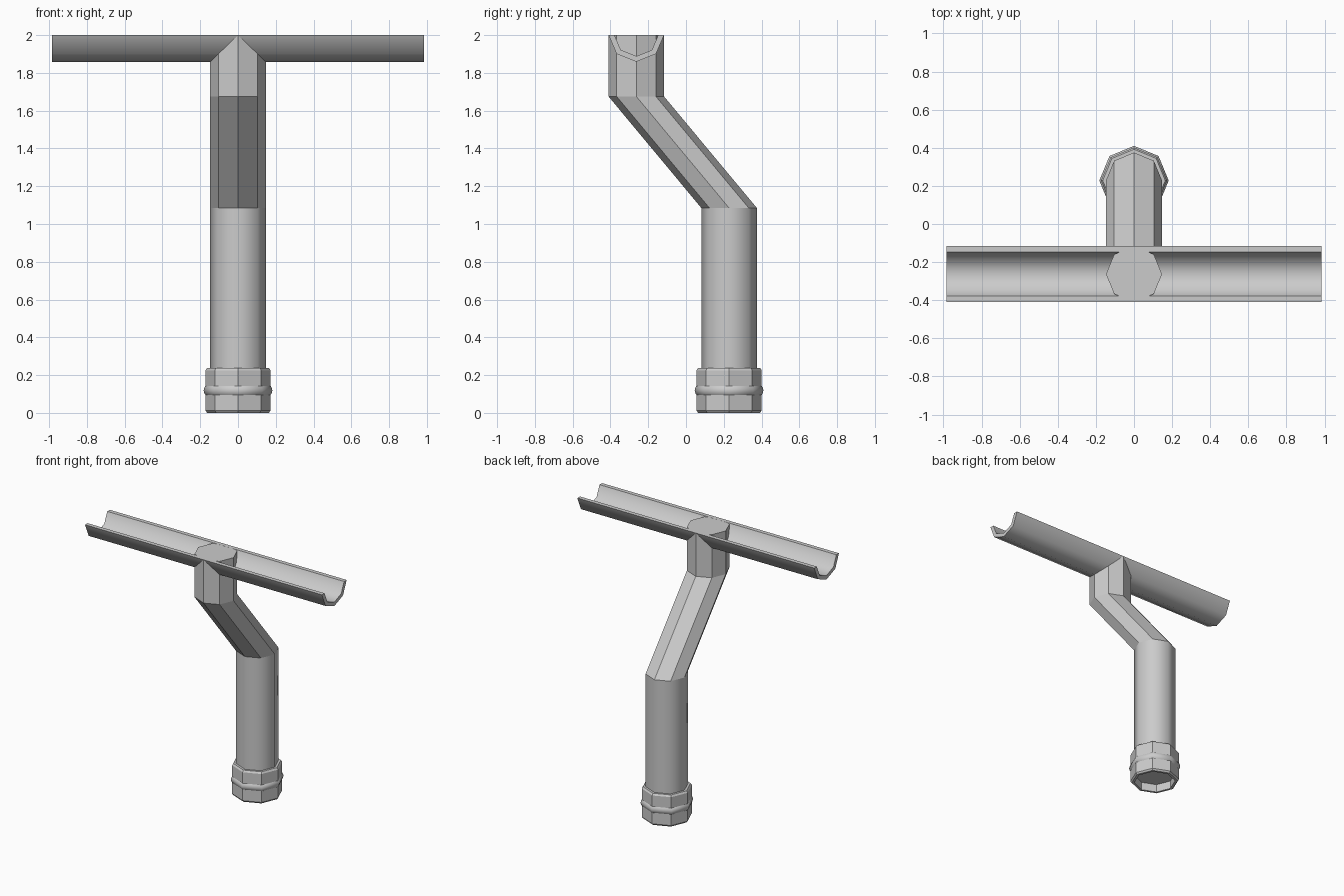
import bpy, bmesh
from math import cos, sin, pi, radians

if "Cube" in bpy.data.objects:
    bpy.data.objects.remove(bpy.data.objects["Cube"])

LOW_Y, TOP_Y, R = 0.228, -0.263, 0.147


def finish(name, bm, smooth):
    bmesh.ops.recalc_face_normals(bm, faces=bm.faces)
    mesh = bpy.data.meshes.new(name)
    bm.to_mesh(mesh)
    bm.free()
    ob = bpy.data.objects.new(name, mesh)
    bpy.context.collection.objects.link(ob)
    if smooth:
        bpy.ops.object.select_all(action='DESELECT')
        ob.select_set(True)
        bpy.context.view_layer.objects.active = ob
        bpy.ops.object.shade_smooth_by_angle(angle=radians(50))
    return ob


def loft(name, rings, start=False, end=False, closed=False, smooth=False):
    """Skin horizontal octagons given as (radius, y, z)."""
    bm = bmesh.new()
    loops = [[bm.verts.new((r * cos(i * pi / 4), y + r * sin(i * pi / 4), z))
              for i in range(8)] for r, y, z in rings]
    pairs = list(zip(loops, loops[1:]))
    if closed:
        pairs.append((loops[-1], loops[0]))
    for a, b in pairs:
        for i in range(8):
            j = (i + 1) % 8
            bm.faces.new((a[i], a[j], b[j], b[i]))
    if start:
        bm.faces.new(loops[0])
    if end:
        bm.faces.new(loops[-1])
    return finish(name, bm, smooth)


# Straight downpipe, smooth shaded
loft("downpipe", [(R, LOW_Y, 0.06), (R, LOW_Y, 1.085)], start=True, smooth=True)

# Faceted offset bend and outlet under the gutter
loft("offset_bend", [(R, LOW_Y, 1.085), (R, TOP_Y, 1.675), (R, TOP_Y, 1.9995)],
     end=True)

# Bottom collar, hollow underneath
collar = [(0.145, 0.0), (0.163, 0.0), (0.173, 0.012), (0.173, 0.225),
          (0.164, 0.238), (0.145, 0.238)]
loft("collar", [(r, LOW_Y, z) for r, z in collar], closed=True)

# Rounded bead around the collar
bead = [(0.171, 0.093), (0.178, 0.103), (0.182, 0.119), (0.178, 0.135), (0.171, 0.145)]
loft("collar_bead", [(r, LOW_Y, z) for r, z in bead], smooth=True)

# Half-octagon gutter: outer arc, then inner arc back
arc = [(cos(pi + i * pi / 4), sin(pi + i * pi / 4)) for i in range(5)]
profile = [(R * c, R * s * 0.96) for c, s in arc]
profile += [(0.116 * c, 0.116 * s * 0.96) for c, s in reversed(arc)]
bm = bmesh.new()
left, right = [[bm.verts.new((x, TOP_Y + y, 2 + z)) for y, z in profile]
               for x in (-0.985, 0.985)]
n = len(profile)
for i in range(n):
    j = (i + 1) % n
    bm.faces.new((left[i], left[j], right[j], right[i]))
for end in (left, right):
    for i in range(4):
        bm.faces.new((end[i], end[i + 1], end[n - 2 - i], end[n - 1 - i]))
finish("gutter", bm, True)
